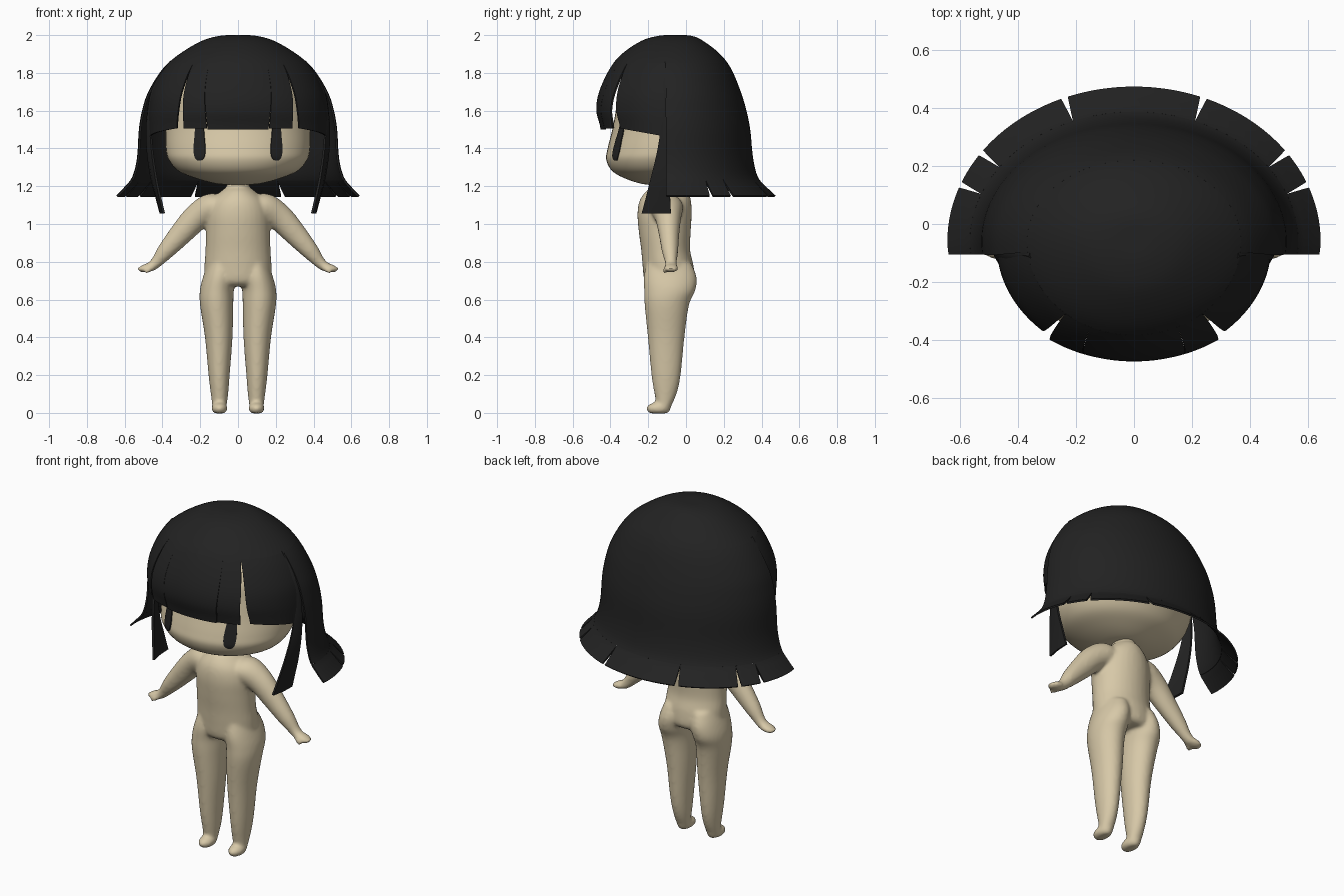
import bpy, math
from mathutils import Vector

if "Cube" in bpy.data.objects:
    bpy.data.objects.remove(bpy.data.objects["Cube"])


def material(name, rgb):
    m = bpy.data.materials.new(name)
    m.diffuse_color = (*rgb, 1)
    m.use_nodes = True
    m.node_tree.nodes["Principled BSDF"].inputs["Base Color"].default_value = m.diffuse_color
    return m


SKIN = material("warm_skin", (0.68, 0.58, 0.39))
BLACK = material("soft_black", (0.016, 0.016, 0.016))


def sample(rows, p):
    """Smooth interpolation of a table of rows at position p."""
    n = len(rows) - 1
    i = max(0, min(int(p), n - 1))
    t = p - i
    a, b, c, d = rows[max(i - 1, 0)], rows[i], rows[i + 1], rows[min(i + 2, n)]
    return [0.5 * (2 * q + (r - o) * t + (2 * o - 5 * q + 4 * r - s) * t * t
                   + (3 * q - o - 3 * r + s) * t ** 3) for o, q, r, s in zip(a, b, c, d)]


def refine(rows, k=5):
    return [sample(rows, i / k) for i in range((len(rows) - 1) * k + 1)]


def make(name, verts, faces, mat):
    me = bpy.data.meshes.new(name)
    me.from_pydata([tuple(v) for v in verts], [], faces)
    me.materials.append(mat)
    ob = bpy.data.objects.new(name, me)
    bpy.context.collection.objects.link(ob)
    return ob


def activate(ob):
    bpy.ops.object.select_all(action='DESELECT')
    ob.select_set(True)
    bpy.context.view_layer.objects.active = ob


def finish(ob, thick=0.0):
    activate(ob)
    if thick:
        m = ob.modifiers.new("thickness", 'SOLIDIFY')
        m.thickness, m.offset = thick, -1
        bpy.ops.object.modifier_apply(modifier=m.name)
    bpy.ops.object.shade_smooth_by_angle(angle=math.radians(40))


def loft(rings):
    """Closed tube through equal rings of points."""
    n = len(rings[0])
    verts = [p for r in rings for p in r]
    faces = [(i * n + j, i * n + (j + 1) % n, (i + 1) * n + (j + 1) % n, (i + 1) * n + j)
             for i in range(len(rings) - 1) for j in range(n)]
    faces += [tuple(reversed(range(n))), tuple(range(len(verts) - n, len(verts)))]
    return verts, faces


def upright(rows, n=32):
    """Loft of flat ellipses; rows are z, centre x, half width, front y, back y."""
    return loft([[(x + a * math.cos(2 * math.pi * j / n),
                   (f + b) / 2 + (b - f) / 2 * math.sin(2 * math.pi * j / n), z)
                  for j in range(n)] for z, x, a, f, b in refine(rows)])


def limb(rows, n=20):
    """Loft along a path; rows are x, y, z, thickness radius, y radius."""
    rows = refine(rows)
    rings = []
    for i, (x, y, z, r, ry) in enumerate(rows):
        d = Vector(rows[min(i + 1, len(rows) - 1)][:3]) - Vector(rows[max(i - 1, 0)][:3])
        v = Vector((0, 1, 0))
        u = v.cross(d).normalized()
        rings.append([Vector((x, y, z)) + u * r * math.cos(2 * math.pi * j / n)
                      + v * ry * math.sin(2 * math.pi * j / n) for j in range(n)])
    return loft(rings)


def mirror(part):
    v, f = part
    return [(-p[0], p[1], p[2]) for p in v], [tuple(reversed(q)) for q in f]


# Body: torso, legs, feet, arms and hands fused into one skin
torso = upright([(0.67, 0, .14, -.19, .02), (0.70, 0, .175, -.22, .045), (0.78, 0, .178, -.23, .04),
                 (0.86, 0, .172, -.237, .022), (0.96, 0, .17, -.25, .025), (1.05, 0, .168, -.257, .03),
                 (1.12, 0, .145, -.247, .027), (1.17, 0, .095, -.215, .012),
                 (1.20, 0, .06, -.175, -.015), (1.25, 0, .05, -.16, -.03)])
leg = upright([(0.02, .098, .036, -.15, -.085), (0.10, .098, .046, -.167, -.05),
               (0.20, .10, .056, -.183, -.028), (0.40, .102, .073, -.202, -.008),
               (0.57, .113, .088, -.219, .016), (0.65, .112, .09, -.222, .05),
               (0.72, .10, .085, -.224, .056), (0.79, .09, .07, -.21, .03)])
foot = upright([(-.003, .098, .022, -.19, -.10), (.006, .098, .036, -.204, -.088),
                (.025, .098, .043, -.21, -.08), (.042, .098, .036, -.2, -.085), (.056, .098, .02, -.17, -.1)])
arm = limb([(.08, -.11, 1.09, .055, .085), (.14, -.105, 1.085, .078, .09), (.22, -.095, 1.035, .072, .07),
            (.30, -.09, .95, .062, .055), (.38, -.085, .86, .047, .044), (.43, -.08, .80, .032, .032),
            (.46, -.078, .775, .026, .033), (.50, -.078, .764, .02, .038), (.53, -.078, .758, .010, .02)])
thumb = limb([(.45, -.095, .775, .016, .016), (.475, -.11, .755, .015, .014), (.492, -.116, .743, .009, .008)], 12)
verts, faces = [], []
for part in [torso] + [q for s in (leg, foot, arm, thumb) for q in (s, mirror(s))]:
    k = len(verts)
    verts += part[0]
    faces += [tuple(i + k for i in f) for f in part[1]]
body = make("body", verts, faces, SKIN)
activate(body)
rm = body.modifiers.new("fuse", 'REMESH')
rm.mode, rm.voxel_size, rm.use_smooth_shade = 'VOXEL', 0.009, True
sm = body.modifiers.new("soften", 'SMOOTH')
sm.factor, sm.iterations = 0.5, 10
bpy.ops.object.modifier_apply(modifier="fuse")
bpy.ops.object.modifier_apply(modifier="soften")

# Head
HEAD = [(1.205, 0, .02, -.15, -.08), (1.212, 0, .11, -.23, .0), (1.24, 0, .22, -.32, .08),
        (1.28, 0, .315, -.39, .15), (1.34, 0, .367, -.422, .2), (1.40, 0, .382, -.415, .24),
        (1.50, 0, .385, -.39, .27), (1.60, 0, .385, -.372, .28), (1.70, 0, .37, -.36, .26),
        (1.80, 0, .31, -.30, .2), (1.88, 0, .2, -.2, .1), (1.91, 0, .02, -.08, -.04)]
head = make("head", *upright(HEAD, 48), SKIN)
finish(head)


def face_y(x, z):
    _, _, a, f, b = min(refine(HEAD, 20), key=lambda r: abs(r[0] - z))
    return (f + b) / 2 - (b - f) / 2 * math.sqrt(1 - (x / a) ** 2)


# Eyes: thin plates following the face
EYE = [(1.335, .008), (1.345, .02), (1.365, .028), (1.40, .031), (1.45, .027), (1.50, .023), (1.54, .018)]
for side, label in ((-1, "right"), (1, "left")):
    ev, ef = [], []
    for z, w in refine(EYE, 3):
        for j in range(7):
            x = .205 * side + w * (j / 3 - 1)
            ev.append((x, face_y(x, z) - .006, z))
    for i in range(len(ev) // 7 - 1):
        for j in range(6):
            q = i * 7 + j
            ef.append((q, q + 1, q + 8, q + 7))
    finish(make("eye_" + label, ev, ef, BLACK), 0.006)

# Hair surface: height, half width, front radius, back radius from crown to hem
HAIR = [(2.0, .0, .0, .0), (1.997, .09, .08, .085), (1.97, .19, .175, .15), (1.90, .31, .28, .24),
        (1.82, .40, .345, .30), (1.70, .475, .40, .35), (1.60, .508, .415, .38), (1.50, .525, .392, .40),
        (1.35, .535, .39, .415), (1.25, .56, .39, .44), (1.195, .602, .39, .487), (1.15, .645, .39, .535)]


def hair_point(t, p, s=1.0):
    z, a, f, b = sample(HAIR, p)
    c = math.cos(t)
    return (s * a * math.sin(t), -.06 - s * c * (f if c > 0 else b), z)


def panel(name, top, bottom, p0, p1, tuck=(0, 0), drop=0.0, nu=16, nv=14):
    """Hair sheet between two angles, tapering from top to bottom."""
    pv, pf = [], []
    for i in range(nv + 1):
        v = i / nv
        for j in range(nu + 1):
            u = j / nu
            t0, t1 = (top[k] + (bottom[k] - top[k]) * v for k in (0, 1))
            s = 1 - v * (tuck[0] + (tuck[1] - tuck[0]) * u)
            pv.append(hair_point(t0 + (t1 - t0) * u, p0 + (p1 + drop * u - p0) * v, s))
    w = nu + 1
    for i in range(nv):
        for j in range(nu):
            q = i * w + j
            pf.append((q, q + w, q + w + 1, q + 1))
    return make(name, pv, pf, BLACK)


def both(name, top, bottom, p0, p1, tuck=(0, 0), drop=0.0):
    finish(panel(name + "_left", top, bottom, p0, p1, tuck, drop), 0.01)
    flip = [(-b, -a) for a, b in (top, bottom)]
    ob = panel(name + "_right", *flip, p0, p1 + drop, tuck[::-1], -drop)
    finish(ob, 0.01)


TAU, EDGE, CUT = 2 * math.pi, 1.455, 9.2
finish(panel("hair_crown", (0, TAU), (0, TAU), 0, 3.65, nu=64, nv=18), 0.01)
finish(panel("hair_back", (EDGE, TAU - EDGE), (EDGE, TAU - EDGE), 3.64, CUT, nu=48, nv=28), 0.01)

# Flared hem split by notches
marks = [EDGE, 1.945, 2.18, 2.76]
marks += [TAU - m for m in reversed(marks)]
for i, (a, b) in enumerate(zip(marks, marks[1:])):
    ga, gb = (0 if i == 0 else .02), (0 if i == len(marks) - 2 else .02)
    finish(panel(f"hair_hem_{i + 1}", (a, b), (a + ga, b - gb), CUT, 11, nv=8), 0.01)

# Fringe: middle, its two neighbours and the side pieces
finish(panel("fringe_middle", (-.42, .42), (-.312, .312), 3.64, 7.0), 0.01)
both("fringe_inner", (.42, .69), (.322, .58), 3.64, 6.95)
both("fringe_side", (.69, 1.46), (.70, 1.40), 3.64, 6.95, (.04, .10), .3)

# Long side locks: height, front edge x and y, back edge x and y
LOCK = [(1.86, .355, -.12, .36, -.10), (1.72, .44, -.125, .455, -.09), (1.55, .465, -.13, .485, -.09),
        (1.40, .46, -.15, .485, -.09), (1.25, .44, -.185, .465, -.09), (1.15, .42, -.21, .44, -.085),
        (1.055, .398, -.235, .415, -.08)]
for side, label in ((-1, "right"), (1, "left")):
    lv, lf = [], []
    for z, x0, y0, x1, y1 in refine(LOCK, 4):
        lv += [(side * x0, y0, z), (side * ((x0 + x1) / 2 + .006), (y0 + y1) / 2, z), (side * x1, y1, z)]
    for i in range(len(lv) // 3 - 1):
        for j in (0, 1):
            q = i * 3 + j
            f = (q, q + 3, q + 4, q + 1)
            lf.append(f if side > 0 else f[::-1])
    finish(make("side_lock_" + label, lv, lf, BLACK), 0.012)
